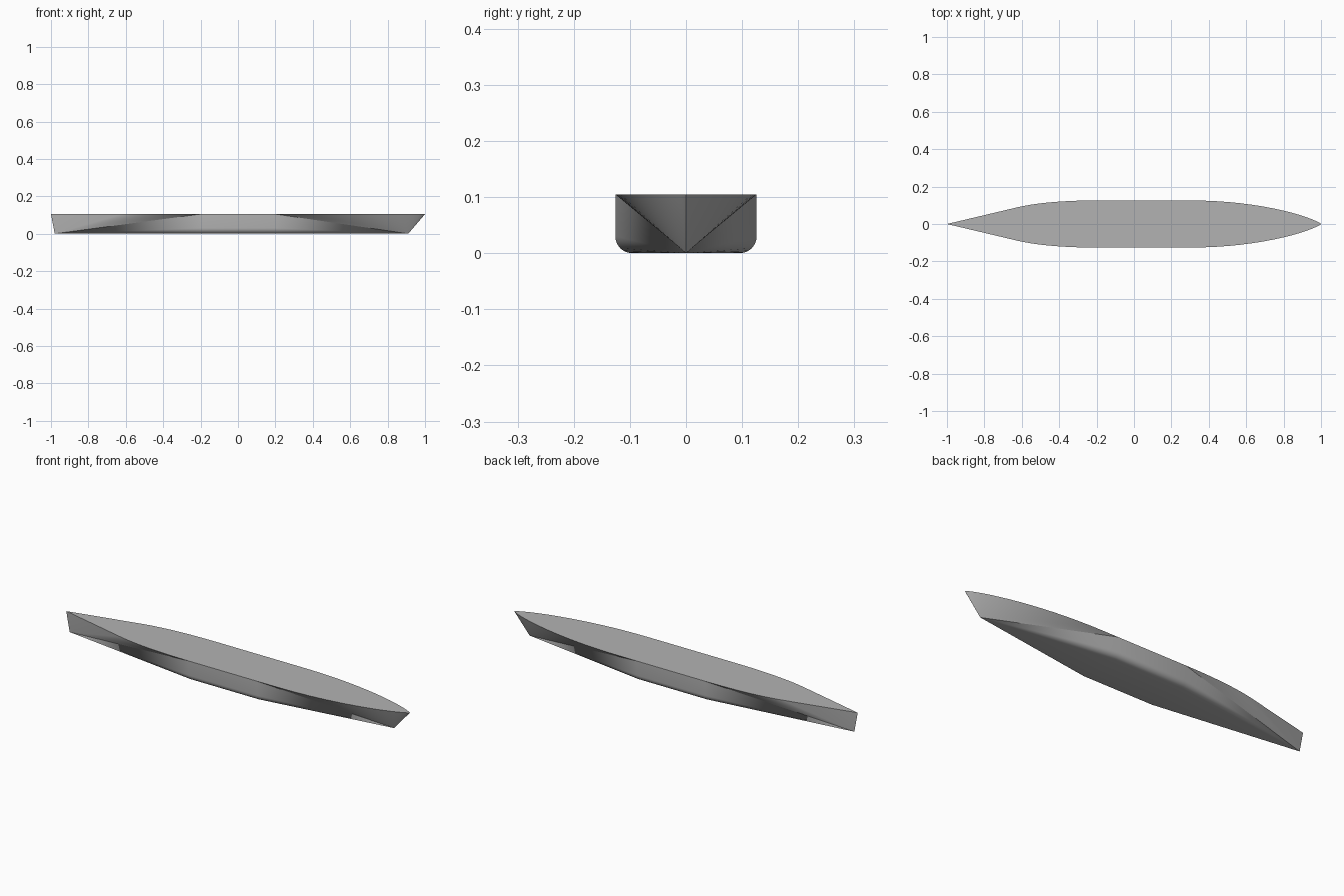
import bpy, bmesh, math
from mathutils import Vector

cube = bpy.data.objects.get("Cube")
if cube:
    bpy.data.objects.remove(cube)

HALF, DECK, BILGE, MID = 0.126, 0.105, 0.03, 0.2
FORE_START, STEPS = 0.3, 16

# One flat grey for the whole hull
grey = bpy.data.materials.new("hull_grey")
grey.use_nodes = True
colour = (0.45, 0.45, 0.45, 1)
grey.diffuse_color = colour
grey.node_tree.nodes["Principled BSDF"].inputs["Base Color"].default_value = colour

bm = bmesh.new()


def vert(x, y, z):
    return bm.verts.new((x, y, z))


def fan(tip, line):
    for a, b in zip(line, line[1:]):
        bm.faces.new((tip, a, b))


def section(x):
    """Half midship section from below the deck edge to the keel."""
    arc = [i * math.pi / 12 for i in range(7)]
    pts = [(HALF - BILGE + BILGE * math.cos(a), BILGE - BILGE * math.sin(a)) for a in arc]
    return [vert(x, y, z) for y, z in pts] + [vert(x, 0, 0)]


# Feet of the stem and stern post
stem_foot = vert(0.91, 0, 0)
stern_foot = vert(-0.98, 0, 0)

# Deck edge: rounded bow, parallel middle, straight tapering stern
bow_edge = [vert(MID, HALF, DECK)]
for i in range(STEPS + 1):
    t = math.sin(i / STEPS * math.pi / 2)
    y = HALF * max(0, 1 - t * t) ** 0.8 if i < STEPS else 0
    bow_edge.append(vert(FORE_START + (1 - FORE_START) * t, y, DECK))

p0, p1, p2 = Vector((-0.62, 0.09)), Vector((-0.46, HALF)), Vector((-MID, HALF))
stern_edge = []
for i in range(11):
    t = 1 - i / 10
    p = p0 * (1 - t) ** 2 + p1 * 2 * t * (1 - t) + p2 * t * t
    stern_edge.append(vert(p.x, p.y, DECK))
stern_edge.append(vert(-1, 0, DECK))

# Midship body, then sides drawn in to each foot
fore, aft = section(MID), section(-MID)
fore_line, aft_line = [bow_edge[0]] + fore, [stern_edge[0]] + aft
for i in range(len(fore_line) - 1):
    bm.faces.new((fore_line[i], fore_line[i + 1], aft_line[i + 1], aft_line[i]))
for foot, edge, line in ((stem_foot, bow_edge, fore_line), (stern_foot, stern_edge, aft_line)):
    fan(foot, edge)
    fan(foot, line)

# Flat deck, in strips out to the centre line
edge = bow_edge[::-1] + stern_edge
centre = [edge[0]] + [vert(v.co.x, 0, DECK) for v in edge[1:-1]] + [edge[-1]]
for i in range(len(edge) - 1):
    corners = list(dict.fromkeys((edge[i], edge[i + 1], centre[i + 1], centre[i])))
    bm.faces.new(corners)

# Mirror to the other side and weld along the centre line
copy = bmesh.ops.duplicate(bm, geom=bm.verts[:] + bm.edges[:] + bm.faces[:])["geom"]
for v in copy:
    if isinstance(v, bmesh.types.BMVert):
        v.co.y = -v.co.y
bmesh.ops.remove_doubles(bm, verts=bm.verts[:], dist=0.00005)
bmesh.ops.recalc_face_normals(bm, faces=bm.faces[:])

mesh = bpy.data.meshes.new("hull")
bm.to_mesh(mesh)
bm.free()
mesh.materials.append(grey)
hull = bpy.data.objects.new("hull", mesh)
bpy.context.collection.objects.link(hull)

# Smooth sides with a crisp deck edge
bpy.ops.object.select_all(action="DESELECT")
hull.select_set(True)
bpy.context.view_layer.objects.active = hull
bpy.ops.object.shade_smooth_by_angle(angle=math.radians(35))
